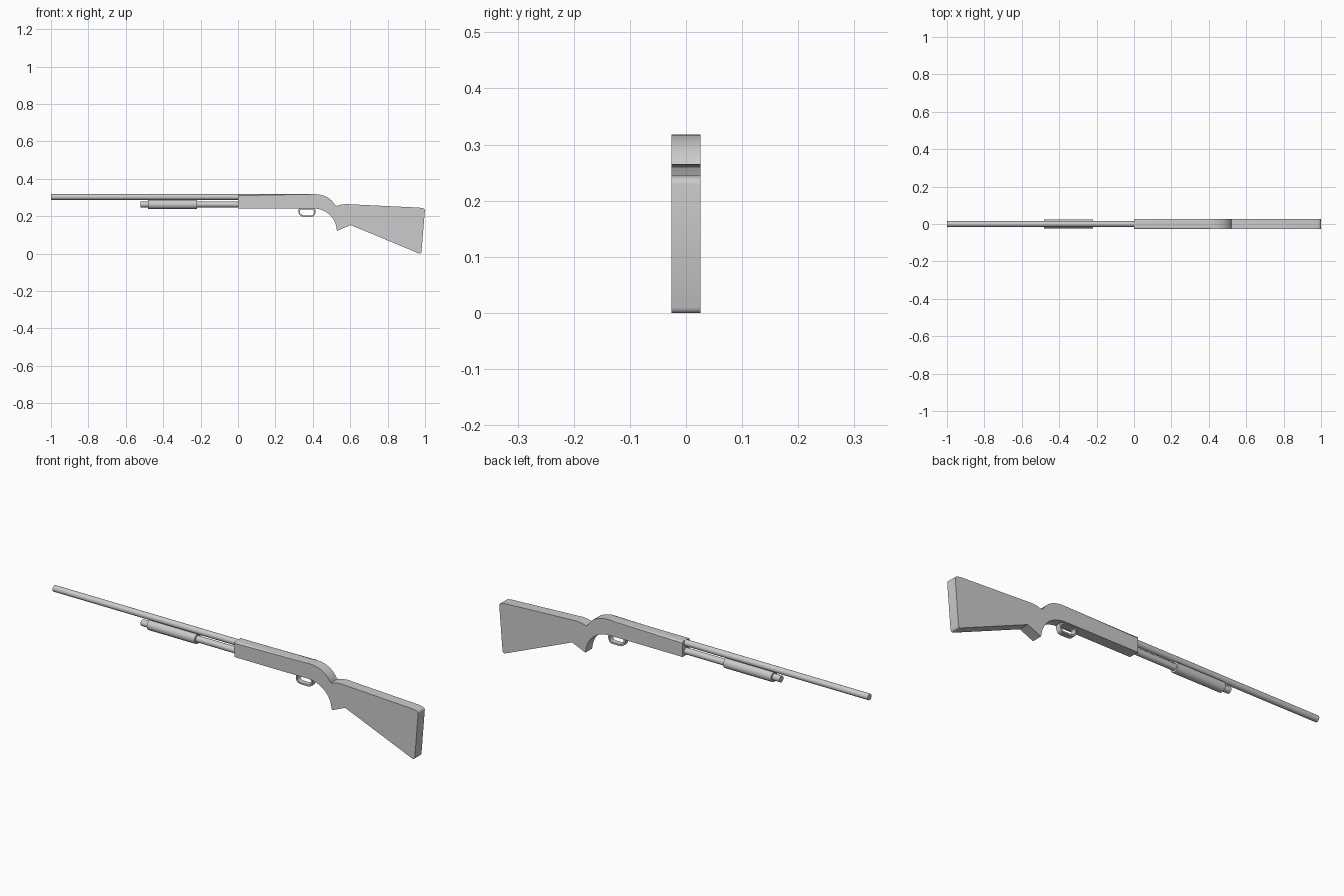
import bpy, bmesh, math
from mathutils import Matrix

if "Cube" in bpy.data.objects:
    bpy.data.objects.remove(bpy.data.objects["Cube"])


def finish(bm, name):
    bmesh.ops.recalc_face_normals(bm, faces=bm.faces)
    me = bpy.data.meshes.new(name)
    bm.to_mesh(me)
    bm.free()
    ob = bpy.data.objects.new(name, me)
    bpy.context.collection.objects.link(ob)
    bpy.ops.object.select_all(action='DESELECT')
    ob.select_set(True)
    bpy.context.view_layer.objects.active = ob
    bpy.ops.object.shade_smooth_by_angle(angle=math.radians(32))
    return ob


def tube(name, x0, x1, z, r):
    bm = bmesh.new()
    m = Matrix.Translation(((x0 + x1) / 2, 0, z)) @ Matrix.Rotation(math.pi / 2, 4, 'Y')
    bmesh.ops.create_cone(bm, cap_ends=True, segments=32, radius1=r, radius2=r,
                          depth=x1 - x0, matrix=m)
    return finish(bm, name)


def arc(cx, cz, rx, rz, a0, a1, n):
    return [(cx + rx * math.cos(math.radians(a0 + (a1 - a0) * i / n)),
             cz + rz * math.sin(math.radians(a0 + (a1 - a0) * i / n))) for i in range(n + 1)]


# barrel, magazine tube and sliding fore-end
tube("barrel", -1.0, 0.01, 0.303, 0.0152)
tube("magazine_tube", -0.52, 0.01, 0.263, 0.0155)
tube("pump_grip", -0.48, -0.22, 0.263, 0.0245)

# receiver and stock share one continuous side profile
W = 0.026
top = [(0.0, 0.318)] + arc(0.41, 0.233, 0.113, 0.085, 90, 13, 10)
stock = [(0.545, 0.261), (0.575, 0.265), (0.97, 0.246)]
stock += arc(0.981, 0.230, 0.018, 0.014, 70, 0, 4)
stock += [(0.981, 0.010)] + arc(0.971, 0.009, 0.009, 0.009, -20, -100, 4)
stock += [(0.602, 0.153), (0.53, 0.122)]
belly = arc(0.40, 0.122, 0.128, 0.120, 4, 90, 12) + [(0.0, 0.242)]
bm = bmesh.new()
sides = [[bm.verts.new((x, y, z)) for x, z in top + stock + belly] for y in (-W, W)]
n = len(sides[0])
for s in sides:
    bm.faces.new(s)
for i in range(n):
    j = (i + 1) % n
    bm.faces.new((sides[0][i], sides[0][j], sides[1][j], sides[1][i]))
# round only the upper edges of the receiver
soft = [bm.edges.get((s[i], s[i + 1])) for s in sides for i in range(len(top) - 1)]
bmesh.ops.bevel(bm, geom=soft, offset=0.008, segments=4, profile=0.5, affect='EDGES')
finish(bm, "receiver_and_stock")

# trigger guard: closed flat band
outer = arc(0.398, 0.226, 0.017, 0.020, 70, -20, 5)
outer += arc(0.394, 0.213, 0.018, 0.016, -25, -90, 4)
outer += arc(0.352, 0.220, 0.028, 0.023, -90, -180, 6)
outer += arc(0.334, 0.235, 0.010, 0.010, 180, 90, 4)
cx, cz = 0.369, 0.221
inner = [(cx + (x - cx) * 0.83, cz + (z - cz) * 0.68) for x, z in outer]
bm = bmesh.new()
rings = [[bm.verts.new((x, y, z)) for x, z in loop]
         for loop, y in ((outer, -0.013), (outer, 0.013), (inner, 0.013), (inner, -0.013))]
n = len(outer)
for k in range(4):
    a, b = rings[k], rings[(k + 1) % 4]
    for i in range(n):
        j = (i + 1) % n
        bm.faces.new((a[i], a[j], b[j], b[i]))
finish(bm, "trigger_guard")
